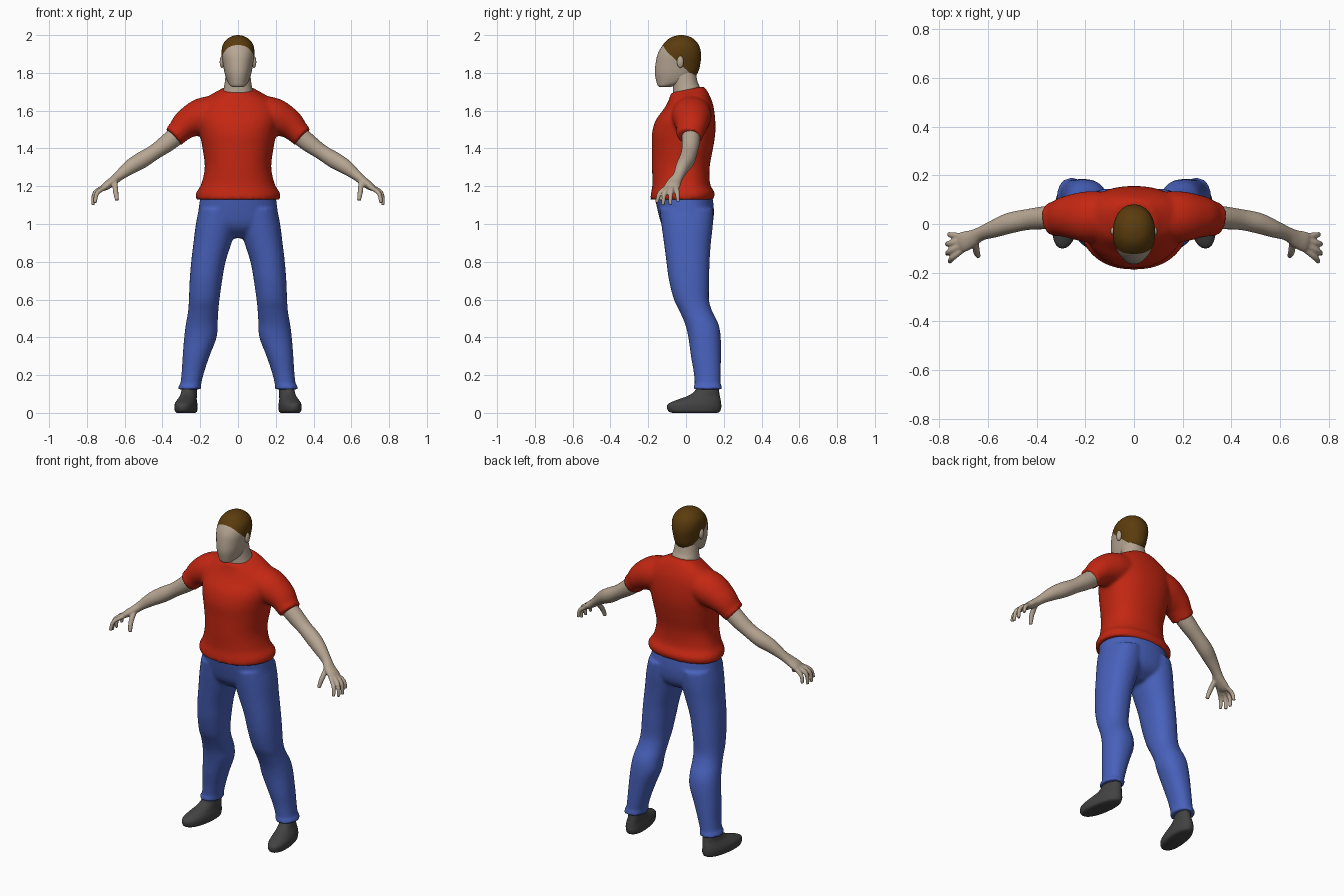
import bpy, bmesh, math
from mathutils import Vector, Matrix

if "Cube" in bpy.data.objects:
    bpy.data.objects.remove(bpy.data.objects["Cube"])


def material(name, rgb):
    m = bpy.data.materials.new(name)
    m.diffuse_color = (*rgb, 1)
    m.use_nodes = True
    m.node_tree.nodes["Principled BSDF"].inputs["Base Color"].default_value = m.diffuse_color
    return m


RED = material("shirt red", (0.55, 0.02, 0.006))
BLUE = material("jeans blue", (0.065, 0.12, 0.50))
SKIN = material("skin", (0.47, 0.38, 0.29))
HAIR = material("hair brown", (0.105, 0.045, 0.004))
DARK = material("shoe grey", (0.055, 0.055, 0.055))


def spline(rows, k):
    """Smoothly interpolate rows of numbers, k steps per span."""
    out = []
    for i in range(len(rows) - 1):
        a, b, c, d = (rows[min(max(i + j, 0), len(rows) - 1)] for j in (-1, 0, 1, 2))
        for s in range(k):
            t = s / k
            out.append([0.5 * (2 * q + (r - p) * t + (2 * p - 5 * q + 4 * r - w) * t * t
                               + (3 * q - p - 3 * r + w) * t ** 3)
                        for p, q, r, w in zip(a, b, c, d)])
    return out + [list(rows[-1])]


def skin_rings(bm, rings):
    loops = [[bm.verts.new(p) for p in r] for r in rings]
    n = len(loops[0])
    for a, b in zip(loops, loops[1:]):
        for i in range(n):
            bm.faces.new((a[i], a[(i + 1) % n], b[(i + 1) % n], b[i]))
    bm.faces.new(loops[0])
    bm.faces.new(loops[-1])


def stack(bm, rows, n=32, k=4, power=2.2, split=0.5, side=1, shear=0.0):
    """Level rings; row = z, centre x, half width, front y, back y, tilt."""
    rings = []
    for z, cx, hw, y0, y1, tilt in spline(rows, k):
        yc = y0 + (y1 - y0) * split
        ring = []
        for i in range(n):
            a = 2 * math.pi * i / n
            c, s = math.cos(a), math.sin(a)
            c = math.copysign(abs(c) ** (2 / power), c)
            s = math.copysign(abs(s) ** (2 / power), s)
            y = yc + s * ((y1 - yc) if s > 0 else (yc - y0))
            ring.append((side * (cx + hw * c + shear * (y - 0.1)), y, z + tilt * (y - yc)))
        rings.append(ring)
    skin_rings(bm, rings)


def tube(bm, rows, n=20, k=4, side=1):
    """Rings across a path; row = x, y, z, thickness, width."""
    pts = spline(rows, k)
    rings = []
    for i, (x, y, z, ru, rv) in enumerate(pts):
        t = (Vector(pts[min(i + 1, len(pts) - 1)][:3]) - Vector(pts[max(i - 1, 0)][:3])).normalized()
        v = Vector((0, 1, 0))
        v = (v - t * v.dot(t)).normalized()
        u = t.cross(v)
        ring = []
        for j in range(n):
            a = 2 * math.pi * j / n
            p = Vector((x, y, z)) + u * (ru * math.cos(a)) + v * (rv * math.sin(a))
            ring.append((side * p.x, p.y, p.z))
        rings.append(ring)
    skin_rings(bm, rings)


def ball(bm, centre, size):
    bmesh.ops.create_uvsphere(bm, u_segments=16, v_segments=10, radius=1,
                              matrix=Matrix.Translation(centre) @ Matrix.Diagonal((*size, 1)))


def finish(name, bm, mats, voxel=0, smooth=4):
    bmesh.ops.recalc_face_normals(bm, faces=bm.faces)
    me = bpy.data.meshes.new(name)
    bm.to_mesh(me)
    bm.free()
    ob = bpy.data.objects.new(name, me)
    bpy.context.collection.objects.link(ob)
    for m in mats:
        me.materials.append(m)
    if voxel:  # fuse overlapping volumes into one soft surface
        r = ob.modifiers.new("fuse", 'REMESH')
        r.mode, r.voxel_size, r.use_smooth_shade = 'VOXEL', voxel, True
        s = ob.modifiers.new("soften", 'SMOOTH')
        s.factor, s.iterations = 0.5, smooth
    bpy.context.view_layer.objects.active = ob
    bpy.ops.object.select_all(action='DESELECT')
    ob.select_set(True)
    if voxel:
        bpy.ops.object.shade_smooth()
    else:
        bpy.ops.object.shade_smooth_by_angle(angle=math.radians(50))
    return ob


# Shirt: trunk and two short sleeves
bm = bmesh.new()
stack(bm, [(1.13, 0, .222, -.19, .145, 0), (1.165, 0, .222, -.185, .152, 0),
           (1.21, 0, .195, -.178, .128, 0), (1.30, 0, .176, -.18, .125, 0),
           (1.40, 0, .188, -.18, .143, 0), (1.48, 0, .203, -.18, .155, 0),
           (1.55, 0, .215, -.16, .155, 0), (1.62, 0, .208, -.115, .145, .05),
           (1.67, 0, .165, -.092, .125, .12), (1.70, 0, .112, -.085, .105, .2),
           (1.715, 0, .085, -.078, .092, .2)], n=48, split=.58)
for s in (1, -1):
    tube(bm, [(.09, .03, 1.595, .09, .10), (.19, .03, 1.57, .097, .105),
              (.27, .03, 1.53, .08, .088), (.315, .023, 1.487, .063, .074),
              (.342, .018, 1.462, .061, .07)], side=s, n=28)
finish("shirt", bm, [RED], voxel=.01, smooth=6)

# Jeans: hips and two legs with cuffs
bm = bmesh.new()
stack(bm, [(.925, 0, .09, -.05, .06, 0), (.96, 0, .17, -.10, .115, 0),
           (1.0, 0, .218, -.13, .14, 0), (1.07, 0, .21, -.15, .148, 0),
           (1.16, 0, .197, -.168, .138, 0)], n=40)
for s in (1, -1):
    stack(bm, [(.125, .257, .060, .04, .19, 0), (.143, .254, .060, .041, .189, 0),
               (.155, .250, .055, .046, .183, 0), (.22, .238, .060, .04, .184, 0),
               (.30, .222, .071, .026, .185, 0), (.40, .199, .086, .012, .184, 0),
               (.47, .192, .084, -.005, .172, 0), (.54, .184, .080, -.035, .138, 0),
               (.60, .179, .081, -.064, .122, 0), (.70, .170, .086, -.09, .123, 0),
               (.80, .157, .091, -.104, .125, 0), (.90, .135, .101, -.117, .132, 0),
               (1.0, .115, .108, -.131, .143, 0), (1.08, .105, .10, -.14, .145, 0)],
          side=s, n=28)
finish("jeans", bm, [BLUE], voxel=.009, smooth=4)

# Shoes, toes turned slightly outward
for s, label in ((1, "left"), (-1, "right")):
    bm = bmesh.new()
    stack(bm, [(0, .268, .045, -.07, .165, 0), (.008, .268, .055, -.092, .18, 0),
               (.03, .268, .058, -.101, .187, 0), (.05, .268, .056, -.092, .186, 0),
               (.07, .266, .049, -.045, .183, 0), (.09, .262, .043, .01, .179, 0),
               (.115, .26, .04, .046, .175, 0), (.15, .255, .038, .06, .172, 0)],
          side=s, shear=-.13, n=28)
    finish(label + "_shoe", bm, [DARK])

# Bare arms with palms, fingers and thumbs
FINGERS = [((.69, -.095, 1.20), (.745, -.138, 1.165), (.757, -.155, 1.112)),
           ((.70, -.082, 1.20), (.757, -.112, 1.165), (.768, -.122, 1.10)),
           ((.70, -.065, 1.20), (.758, -.080, 1.165), (.768, -.083, 1.10)),
           ((.69, -.050, 1.20), (.748, -.046, 1.165), (.760, -.042, 1.118)),
           ((.652, -.072, 1.225), (.648, -.112, 1.175), (.640, -.132, 1.125))]
for s, label in ((1, "left"), (-1, "right")):
    bm = bmesh.new()
    tube(bm, [(.27, .028, 1.515, .05, .052), (.36, .026, 1.44, .049, .048),
              (.44, .018, 1.382, .041, .043), (.51, .004, 1.338, .044, .043),
              (.57, -.018, 1.302, .039, .037), (.63, -.040, 1.255, .027, .029),
              (.665, -.060, 1.225, .024, .036), (.70, -.073, 1.200, .021, .042),
              (.722, -.080, 1.184, .013, .036)], side=s)
    for a, b, c in FINGERS:
        r = .0145 if a[0] < .66 else .0125
        tube(bm, [(*a, r, r), (*b, r, r), (*c, r * .75, r * .75)], side=s, n=10)
    finish(label + "_arm", bm, [SKIN], voxel=.005, smooth=3)

# Neck
bm = bmesh.new()
stack(bm, [(1.66, 0, .086, -.07, .075, 0), (1.71, 0, .077, -.068, .074, .15),
           (1.75, 0, .070, -.07, .062, 0), (1.80, 0, .064, -.08, .052, 0)])
finish("neck", bm, [SKIN])

# Head, with the hair cut in along two slanted planes
bm = bmesh.new()
stack(bm, [(1.724, 0, .022, -.138, -.085, 0), (1.732, 0, .040, -.149, -.06, 0),
           (1.755, 0, .056, -.157, .02, 0), (1.80, 0, .071, -.165, .062, 0),
           (1.85, 0, .080, -.161, .076, 0), (1.90, 0, .087, -.150, .080, 0),
           (1.945, 0, .082, -.125, .069, 0), (1.975, 0, .062, -.098, .046, 0),
           (1.992, 0, .037, -.070, .018, 0), (2.0, 0, .008, -.035, -.015, 0)],
      n=40, power=2.15)
planes = [(Vector((0, -.125, 1.95)), Vector((0, .85, .53))),
          (Vector((0, -.045, 1.86)), Vector((0, .68, .73)))]
for co, no in planes:
    bmesh.ops.bisect_plane(bm, geom=bm.verts[:] + bm.edges[:] + bm.faces[:],
                           plane_co=co, plane_no=no)
for f in bm.faces:
    c = f.calc_center_median()
    f.material_index = int(all((c - co).dot(no) > 0 for co, no in planes))
finish("head", bm, [SKIN, HAIR])

# Ears
for s, label in ((1, "left"), (-1, "right")):
    bm = bmesh.new()
    ball(bm, (s * .084, -.03, 1.858), (.013, .018, .032))
    finish(label + "_ear", bm, [SKIN])
